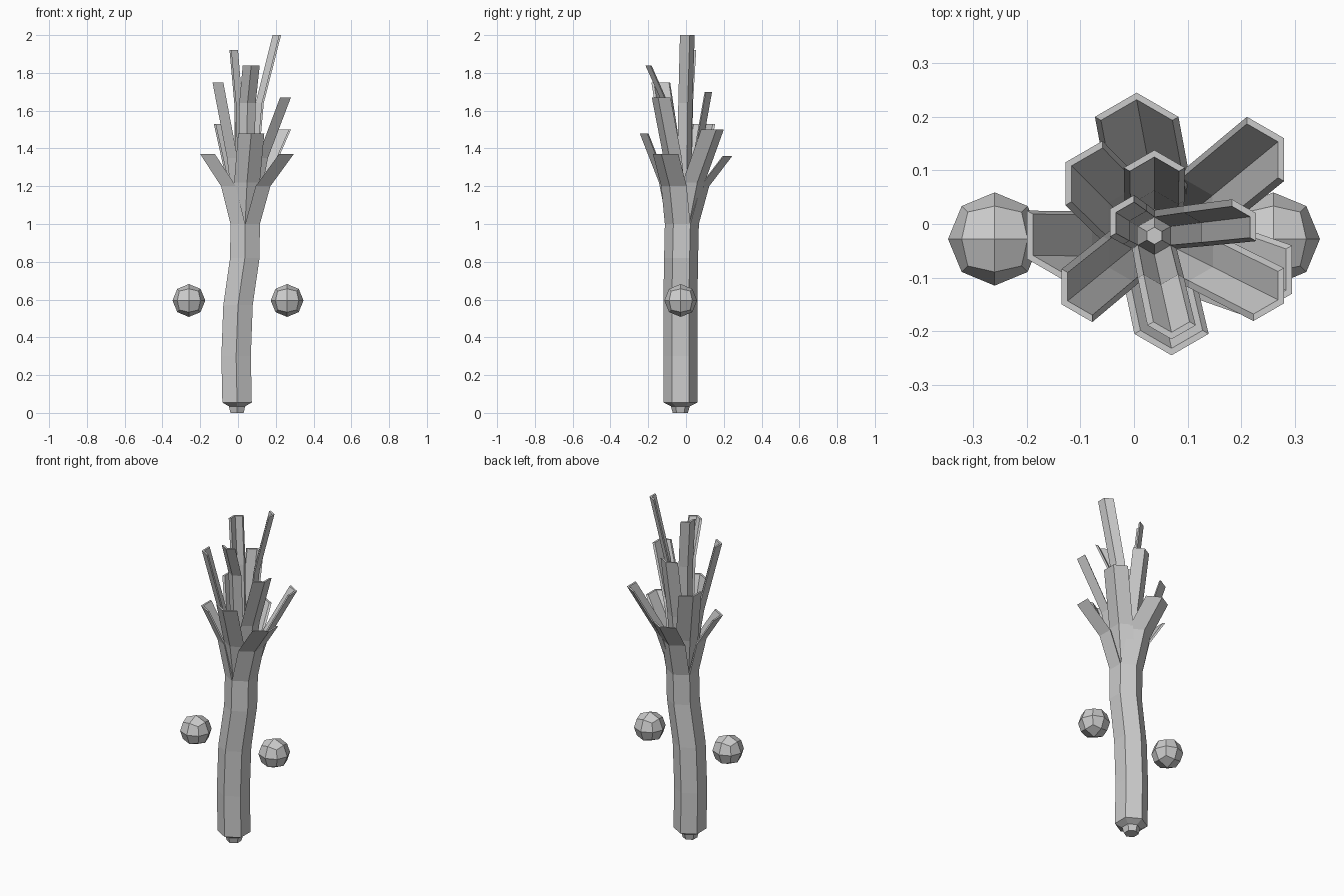
import bpy, bmesh
from math import radians, cos, sin
from mathutils import Vector

if "Cube" in bpy.data.objects:
    bpy.data.objects.remove(bpy.data.objects["Cube"])


def make_object(name, bm):
    bmesh.ops.recalc_face_normals(bm, faces=bm.faces)
    mesh = bpy.data.meshes.new(name)
    bm.to_mesh(mesh)
    bm.free()
    ob = bpy.data.objects.new(name, mesh)
    bpy.context.collection.objects.link(ob)
    return ob


def loft(name, rings):
    """Skin closed rings of points and cap both ends."""
    bm = bmesh.new()
    loops = [[bm.verts.new(p) for p in ring] for ring in rings]
    n = len(loops[0])
    for a, b in zip(loops, loops[1:]):
        for i in range(n):
            j = (i + 1) % n
            bm.faces.new((a[i], a[j], b[j], b[i]))
    bm.faces.new(loops[0][::-1])
    bm.faces.new(loops[-1])
    return make_object(name, bm)


def polar(c, r, deg):
    a = radians(deg)
    return Vector((c[0] + r * cos(a), c[1] + r * sin(a), c[2]))


def hexagon(c, r):
    return [polar(c, r, 30 + 60 * i) for i in range(6)]


def channel(c, r, mid, thick):
    """Two adjacent walls of a hexagon, with thickness."""
    angles = (mid - 60, mid, mid + 60)
    return ([polar(c, r, a) for a in angles]
            + [polar(c, r - thick, a) for a in reversed(angles)])


# Root tip and curved six-sided stalk: x, y, z, radius
BASE = Vector((0.038, -0.022, 1.0))
stalk = [(-0.005, -0.03, 0.0, 0.04), (-0.005, -0.03, 0.035, 0.05),
         (-0.005, -0.03, 0.055, 0.09), (-0.01, -0.03, 0.3, 0.09),
         (0.0, -0.03, 0.57, 0.09), (0.036, -0.026, 0.82, 0.09),
         (BASE.x, BASE.y, 1.0, 0.09)]
loft("stalk", [hexagon(s[:3], s[3]) for s in stalk])

# Leaf layers: base radius, tip radius, bend height, share of lean at bend,
# then leaves as (facing angle, tip corner x, y, z)
layers = [
    (0.09, 0.09, 1.2, 0.31, [(210, -0.2, -0.065, 1.37),
                             (330, 0.295, -0.13, 1.37),
                             (90, 0.005, 0.245, 1.36)]),
    (0.077, 0.08, 1.22, 0.30, [(270, 0.07, -0.245, 1.48),
                               (30, 0.28, 0.16, 1.5),
                               (150, -0.128, 0.115, 1.53)]),
    (0.063, 0.066, 1.35, 0.35, [(330, 0.28, -0.148, 1.67),
                                (90, 0.038, 0.138, 1.7),
                                (210, -0.135, -0.15, 1.75)]),
    (0.048, 0.052, 1.64, 0.38, [(270, 0.07, -0.215, 1.84),
                                (30, 0.228, 0.02, 2.0),
                                (150, -0.045, 0.028, 1.92)]),
]
for n, (r0, r1, zb, share, leaves) in enumerate(layers, 1):
    for k, (ang, x, y, z) in enumerate(leaves, 1):
        tip = polar((x, y, z), -r1, ang)
        bend = BASE.lerp(tip, share)
        bend.z = zb
        path = [(BASE, r0), (bend, (r0 + r1) / 2), (tip, r1)]
        loft(f"leaf_{n}_{k}", [channel(c, r, ang, 0.013) for c, r in path])

# Small core where the leaves meet
loft("leaf_core", [hexagon(BASE, 0.035),
                   hexagon(BASE + Vector((0, 0, 0.08)), 0.016)])

# Floating round hands: cube split once, pushed out to a sphere
for side, name in ((-1, "left_hand"), (1, "right_hand")):
    bm = bmesh.new()
    bmesh.ops.create_cube(bm, size=2)
    bmesh.ops.subdivide_edges(bm, edges=bm.edges[:], cuts=1, use_grid_fill=True)
    for v in bm.verts:
        v.co = v.co.normalized() * 0.087
    ob = make_object(name, bm)
    ob.location = (0.26 * side, -0.028, 0.595)
